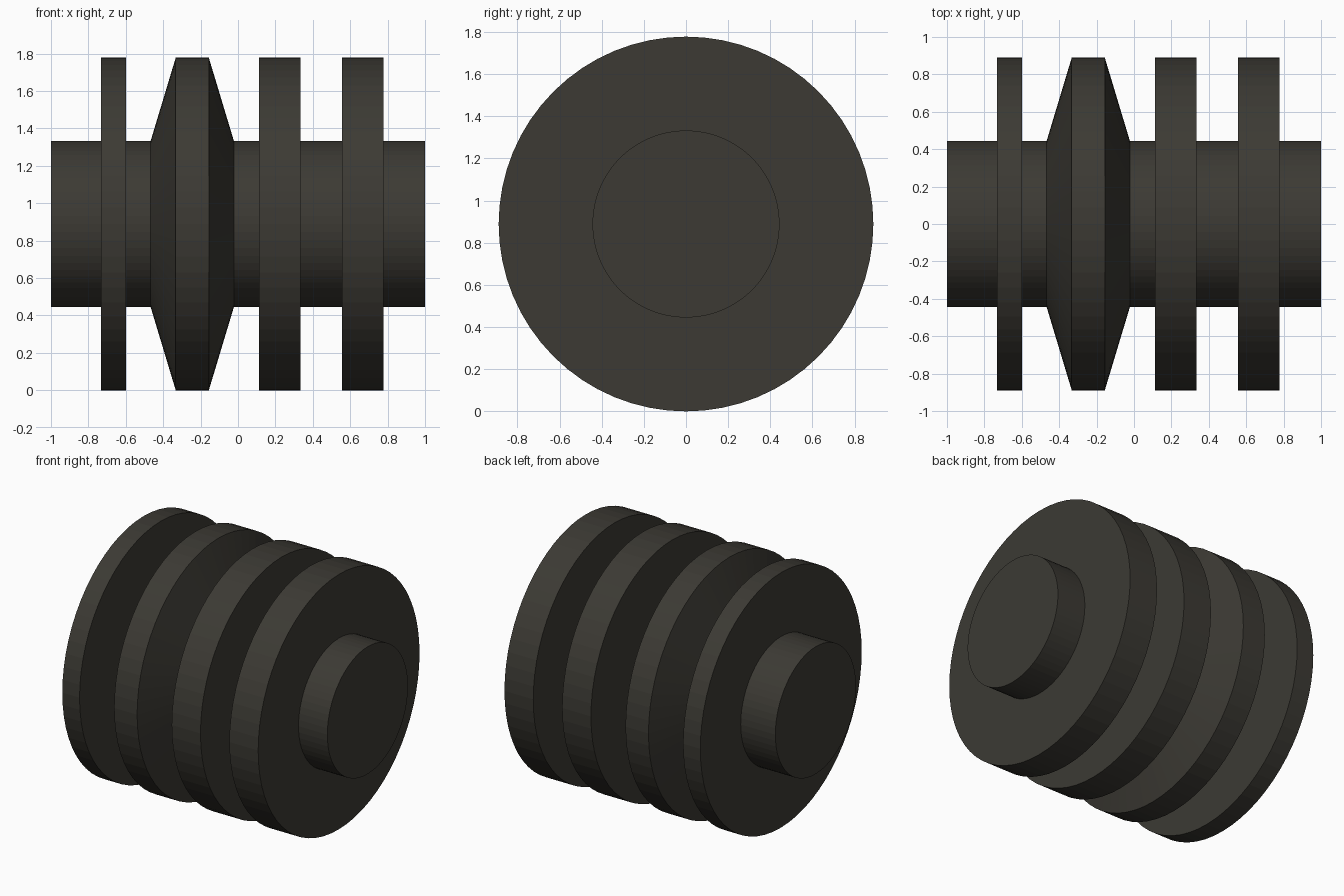
import bpy, bmesh, math

if "Cube" in bpy.data.objects:
    bpy.data.objects.remove(bpy.data.objects["Cube"])

SHAFT, RIM, SIDES = 0.444, 0.889, 64

# Outline along the axle: shaft, thin disc, bevelled disc, two thick discs
profile = [(-1, SHAFT)]
for base0, rim0, rim1, base1 in [
    (-0.733, -0.733, -0.600, -0.600),
    (-0.467, -0.333, -0.156, -0.022),
    (0.111, 0.111, 0.333, 0.333),
    (0.556, 0.556, 0.778, 0.778),
]:
    profile += [(base0, SHAFT), (rim0, RIM), (rim1, RIM), (base1, SHAFT)]
profile.append((1, SHAFT))

# Turn the outline around the x axis
bm = bmesh.new()
rings = []
for x, r in profile:
    angles = [2 * math.pi * i / SIDES for i in range(SIDES)]
    rings.append([bm.verts.new((x, r * math.cos(a), RIM + r * math.sin(a))) for a in angles])
for a, b in zip(rings, rings[1:]):
    for i in range(SIDES):
        j = (i + 1) % SIDES
        bm.faces.new((a[i], a[j], b[j], b[i]))

# End caps
bm.faces.new(rings[0])
bm.faces.new(rings[-1])
bmesh.ops.recalc_face_normals(bm, faces=bm.faces)

mesh = bpy.data.meshes.new("flanged_roller")
bm.to_mesh(mesh)
bm.free()
roller = bpy.data.objects.new("flanged_roller", mesh)
bpy.context.collection.objects.link(roller)

# Dark warm grey finish
mat = bpy.data.materials.new("dark_grey")
mat.diffuse_color = (0.045, 0.042, 0.034, 1)
mat.use_nodes = True
mat.node_tree.nodes["Principled BSDF"].inputs["Base Color"].default_value = mat.diffuse_color
mesh.materials.append(mat)
